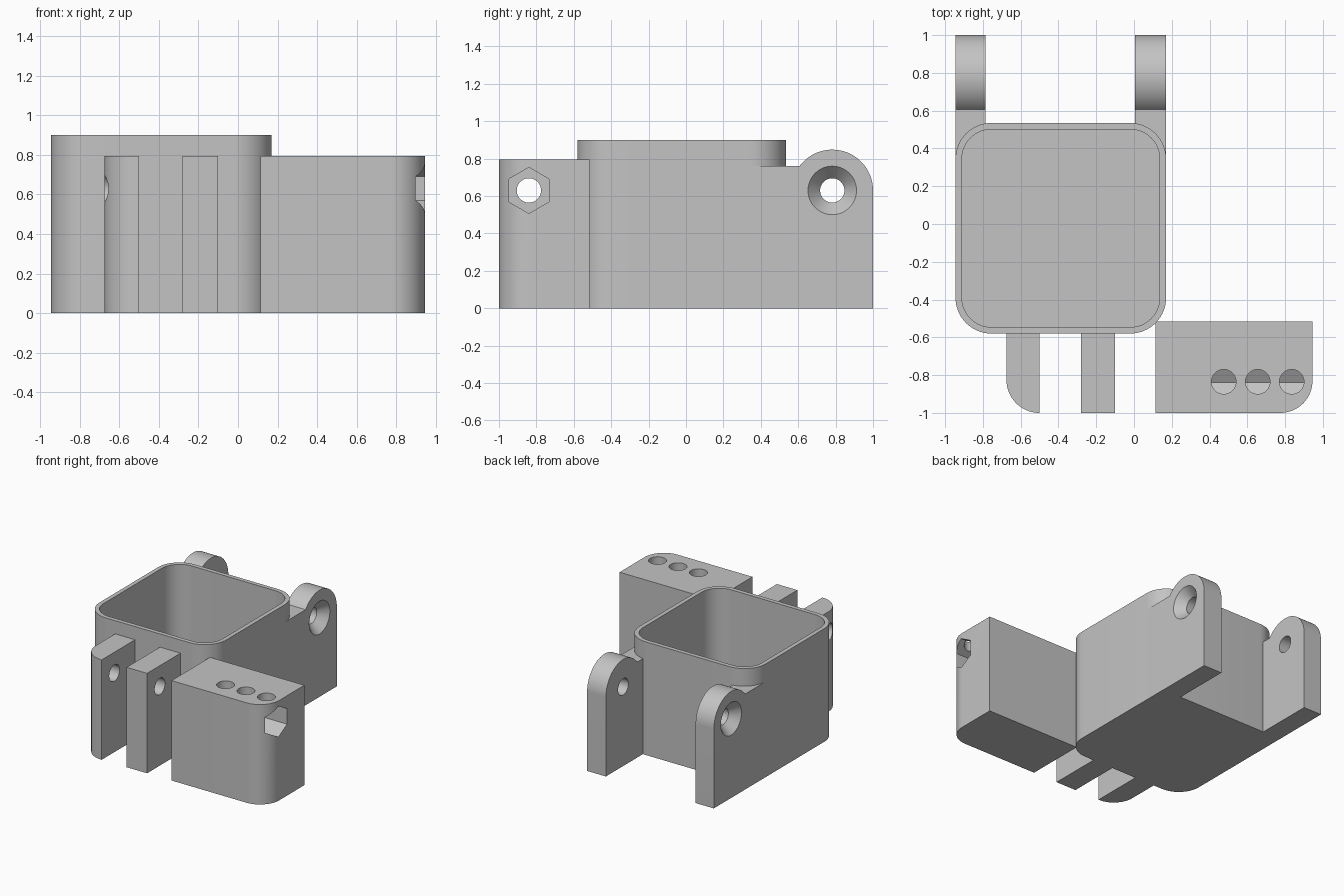
import bpy, bmesh
from math import radians, cos, sin
from mathutils import Vector

cube = bpy.data.objects.get("Cube")
if cube:
    bpy.data.objects.remove(cube, do_unlink=True)

GREY = (0.55, 0.55, 0.55, 1)
mat = bpy.data.materials.new("plain grey")
mat.use_nodes = True
mat.diffuse_color = GREY
mat.node_tree.nodes["Principled BSDF"].inputs["Base Color"].default_value = GREY


def arc(cx, cy, r, a0, a1, n=16):
    angles = [radians(a0 + (a1 - a0) * i / n) for i in range(n + 1)]
    return [(cx + r * cos(a), cy + r * sin(a)) for a in angles]


def rounded_rect(x0, x1, y0, y1, radii):
    """Outline with a radius for each corner, from the low-low one onward."""
    corners = [(x0, y0, 1, 1), (x1, y0, -1, 1), (x1, y1, -1, -1), (x0, y1, 1, -1)]
    pts = []
    for i, ((x, y, sx, sy), r) in enumerate(zip(corners, radii)):
        a = 180 + 90 * i
        pts += arc(x + sx * r, y + sy * r, r, a, a + 90) if r else [(x, y)]
    return pts


def finish(bm, name):
    bmesh.ops.recalc_face_normals(bm, faces=bm.faces)
    me = bpy.data.meshes.new(name)
    bm.to_mesh(me)
    bm.free()
    me.materials.append(mat)
    ob = bpy.data.objects.new(name, me)
    bpy.context.collection.objects.link(ob)
    return ob


def prism(name, pts, axis, lo, hi):
    """Extrude an outline along z (outline in x, y) or x (outline in y, z)."""
    place = (lambda u, v: (u, v, lo)) if axis == "z" else (lambda u, v: (lo, u, v))
    bm = bmesh.new()
    face = bm.faces.new([bm.verts.new(place(u, v)) for u, v in pts])
    new = bmesh.ops.extrude_face_region(bm, geom=[face])["geom"]
    step = Vector((0, 0, hi - lo)) if axis == "z" else Vector((hi - lo, 0, 0))
    bmesh.ops.translate(bm, vec=step, verts=[g for g in new if isinstance(g, bmesh.types.BMVert)])
    return finish(bm, name)


def rod(name, p0, p1, r0, r1):
    """Round or tapered cutter between two points."""
    p0, p1 = Vector(p0), Vector(p1)
    bm = bmesh.new()
    bmesh.ops.create_cone(bm, cap_ends=True, segments=48, radius1=r0, radius2=r1,
                          depth=(p1 - p0).length)
    turn = (p1 - p0).to_track_quat("Z", "Y").to_matrix().to_4x4()
    bmesh.ops.transform(bm, matrix=turn, verts=bm.verts)
    bmesh.ops.translate(bm, vec=(p0 + p1) / 2, verts=bm.verts)
    return finish(bm, name)


def cut(ob, *cutters):
    bpy.context.view_layer.objects.active = ob
    for c in cutters:
        mod = ob.modifiers.new("cut", "BOOLEAN")
        mod.operation, mod.solver, mod.object = "DIFFERENCE", "EXACT", c
        bpy.ops.object.modifier_apply(modifier=mod.name)
        bpy.data.objects.remove(c, do_unlink=True)


parts = []
HOLE = 0.065
BOLT_Y, BOLT_Z = -0.84, 0.63
PIN_Y = 0.782


def cup_outline(inset):
    return rounded_rect(-0.945 + inset, 0.17 - inset, -0.58 + inset, 0.535 - inset,
                        [0.19 - inset] * 4)


# Open cup with thin walls
cup = prism("cup", cup_outline(0), "z", 0, 0.9)
cut(cup, prism("cavity", cup_outline(0.034), "z", 0.035, 1.1))
parts.append(cup)

# Rear hinge ears with countersunk pin holes on the outside
ear_profile = [(0.345, 0), (1.0, 0)] + arc(PIN_Y, BOLT_Z, 0.218, 0, 143.4, 32) + [(0.345, 0.76)]
for name, inner, outer, s in (("left_ear", 0.005, 0.17, 1), ("right_ear", -0.785, -0.945, -1)):
    ear = prism(name, ear_profile, "x", inner, outer)
    cut(ear,
        prism("cup_clearance", cup_outline(0.017), "z", -0.1, 1.1),
        rod("pin_hole", (inner - s * 0.1, PIN_Y, BOLT_Z), (outer + s * 0.1, PIN_Y, BOLT_Z), HOLE, HOLE),
        rod("countersink", (outer + s * 0.01, PIN_Y, BOLT_Z), (outer - s * 0.08, PIN_Y, BOLT_Z),
            0.139, 0.056))
    parts.append(ear)


def bolt_hole():
    return rod("bolt_hole", (-1.2, BOLT_Y, BOLT_Z), (1.2, BOLT_Y, BOLT_Z), HOLE, HOLE)


# Front clasp fingers
for name, x0, x1, r in (("outer_finger", -0.675, -0.5, 0.174), ("middle_finger", -0.28, -0.1, 0)):
    finger = prism(name, rounded_rect(x0, x1, -1.0, -0.565, [r, 0, 0, 0]), "z", 0, 0.795)
    cut(finger, bolt_hole())
    parts.append(finger)

# Clasp block with a hexagonal nut channel and three access holes from the top
block = prism("clasp_block", rounded_rect(0.115, 0.945, -1.0, -0.515, [0, 0.17, 0, 0]), "z", 0, 0.795)
hexagon = arc(BOLT_Y, BOLT_Z, 0.123, 30, 330, 5)
cut(block, bolt_hole(), prism("nut_channel", hexagon, "x", 0.36, 1.1))
for x in (0.475, 0.655, 0.835):
    cut(block, rod("access_hole", (x, BOLT_Y + 0.005, BOLT_Z), (x, BOLT_Y + 0.005, 1), HOLE, HOLE))
parts.append(block)

# Smooth curved walls, keep hard edges
bpy.ops.object.select_all(action="DESELECT")
for ob in parts:
    ob.select_set(True)
bpy.context.view_layer.objects.active = cup
bpy.ops.object.shade_smooth_by_angle(angle=radians(30))
